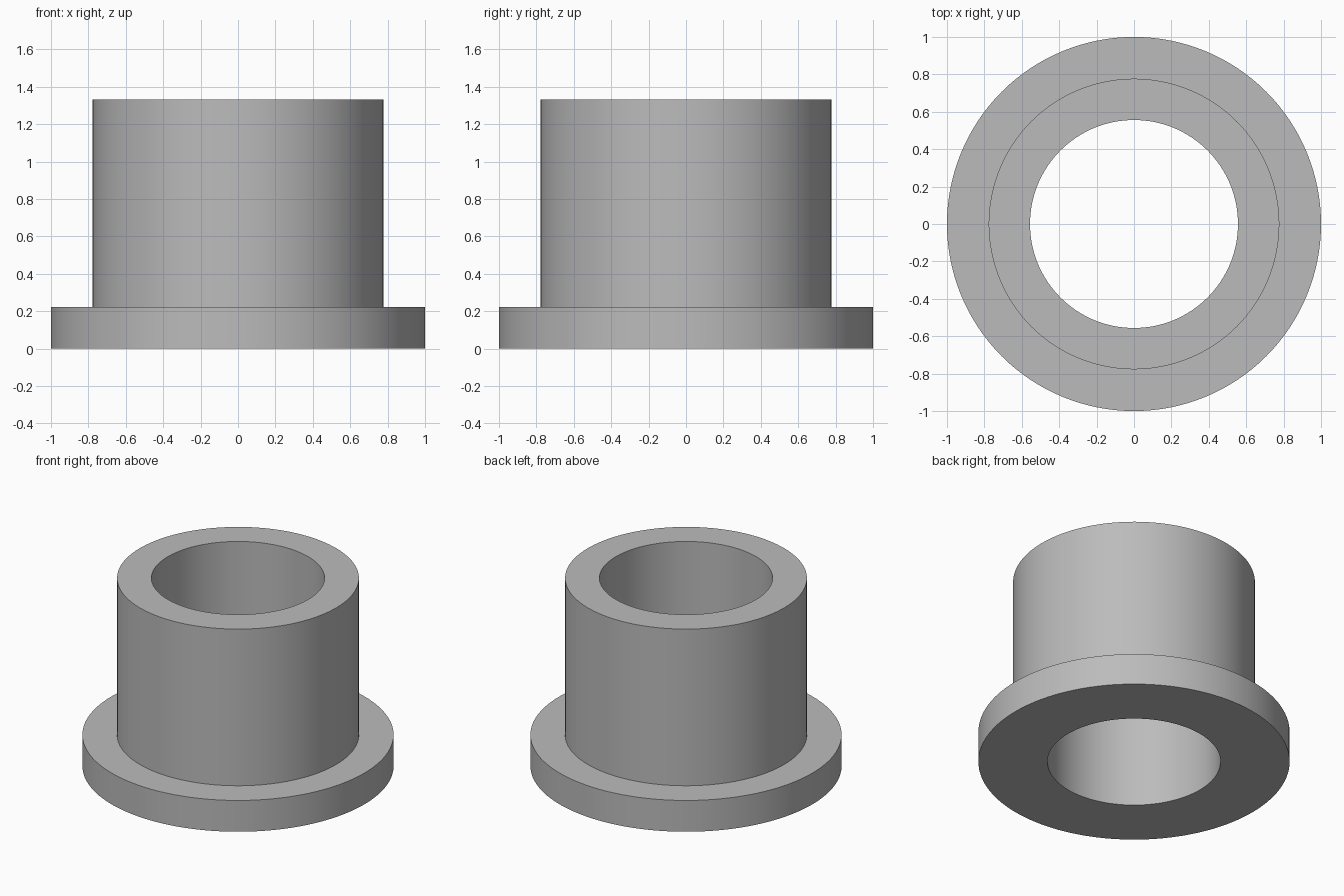
import bpy
import bmesh
import math

cube = bpy.data.objects.get("Cube")
if cube:
    bpy.data.objects.remove(cube, do_unlink=True)

# Dimensions
FLANGE_R, SLEEVE_R, BORE_R = 1.0, 0.777, 0.556
FLANGE_H, TOTAL_H = 0.222, 1.333
SEGMENTS = 128

# Plain grey metal
grey = bpy.data.materials.new("grey metal")
grey.use_nodes = True
colour = (0.5, 0.5, 0.5, 1.0)
grey.diffuse_color = colour
grey.node_tree.nodes["Principled BSDF"].inputs["Base Color"].default_value = colour


def lathe(name, profile, material):
    """Revolve a closed (radius, height) profile around z."""
    bm = bmesh.new()
    verts = [bm.verts.new((r, 0, z)) for r, z in profile]
    edges = [bm.edges.new((v, verts[(i + 1) % len(verts)])) for i, v in enumerate(verts)]
    bmesh.ops.spin(bm, geom=verts + edges, cent=(0, 0, 0), axis=(0, 0, 1),
                   angle=math.tau, steps=SEGMENTS, use_merge=True)
    bmesh.ops.remove_doubles(bm, verts=bm.verts[:], dist=1e-5)
    bmesh.ops.recalc_face_normals(bm, faces=bm.faces[:])
    mesh = bpy.data.meshes.new(name)
    bm.to_mesh(mesh)
    bm.free()
    mesh.materials.append(material)
    obj = bpy.data.objects.new(name, mesh)
    bpy.context.collection.objects.link(obj)
    bpy.ops.object.select_all(action="DESELECT")
    obj.select_set(True)
    bpy.context.view_layer.objects.active = obj
    bpy.ops.object.shade_smooth_by_angle(angle=math.radians(30))
    return obj


# Flanged sleeve with a straight through bore
lathe("flanged_bushing", [
    (BORE_R, 0), (FLANGE_R, 0), (FLANGE_R, FLANGE_H),
    (SLEEVE_R, FLANGE_H), (SLEEVE_R, TOTAL_H), (BORE_R, TOTAL_H),
], grey)
